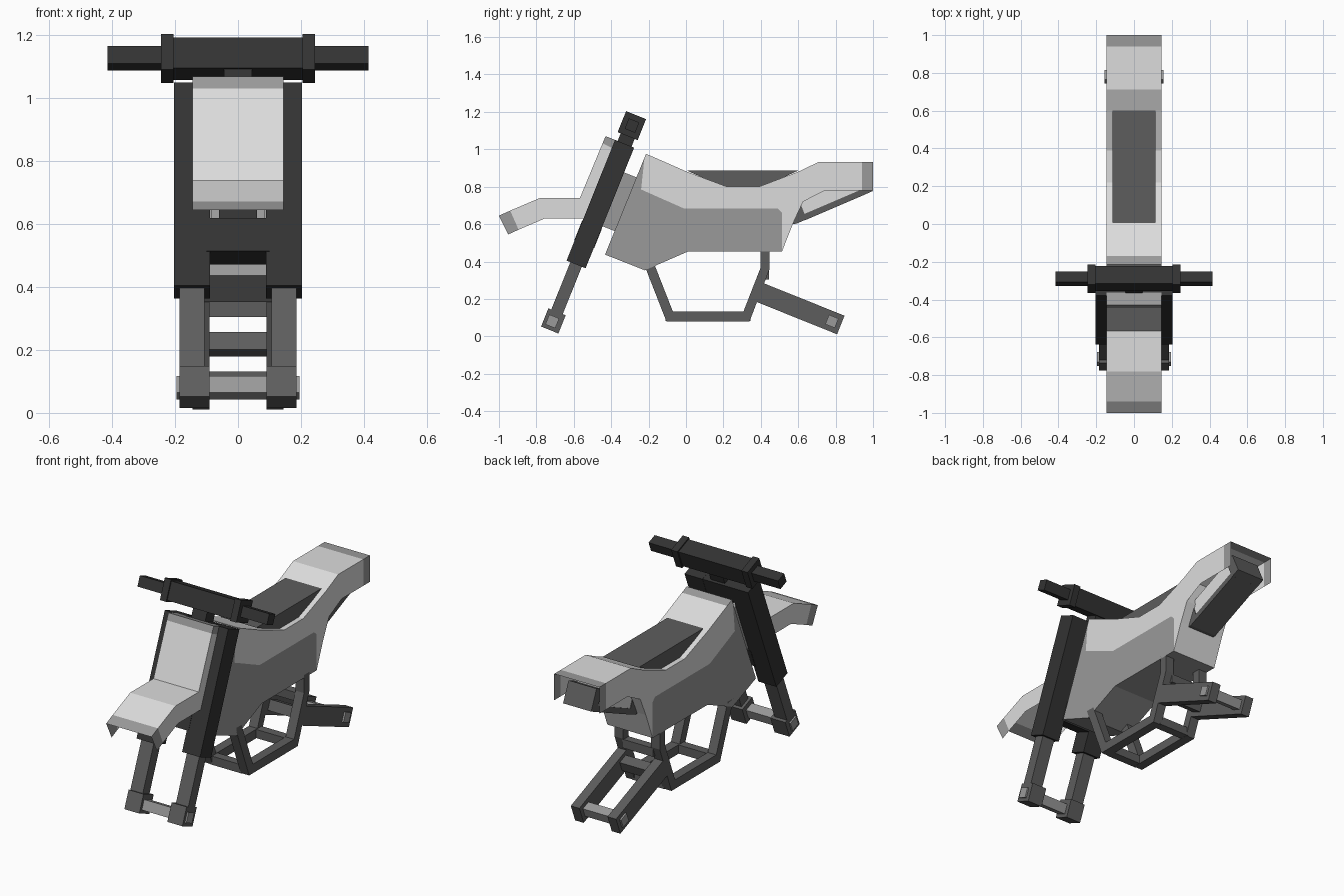
import bpy, bmesh, math
from mathutils import Matrix, Vector

if "Cube" in bpy.data.objects:
    bpy.data.objects.remove(bpy.data.objects["Cube"])

TILT = math.radians(-21.9)      # rake shared by the fork and the swingarm
W = 0.145                       # half width of the bodywork


def material(name, v):
    m = bpy.data.materials.new(name)
    m.diffuse_color = (v, v, v, 1)
    m.use_nodes = True
    m.node_tree.nodes["Principled BSDF"].inputs["Base Color"].default_value = m.diffuse_color
    return m


LIGHT = material("light grey", 0.72)
MID = material("mid grey", 0.32)
DARK = material("dark grey", 0.11)
BLACK = material("near black", 0.033)


def finish(name, bm, *mats):
    me = bpy.data.meshes.new(name)
    bm.to_mesh(me)
    bm.free()
    for m in mats:
        me.materials.append(m)
    ob = bpy.data.objects.new(name, me)
    bpy.context.collection.objects.link(ob)
    return ob


def box(name, x, y, z, size, mat, rot=0.0):
    bm = bmesh.new()
    bmesh.ops.create_cube(bm, size=1.0)
    bm.transform(Matrix.Translation((x, y, z)) @ Matrix.Rotation(rot, 4, 'X')
                 @ Matrix.Diagonal((*size, 1)))
    return finish(name, bm, mat)


def prism(name, pts, x0, x1, *mats):
    """Extrude a (y, z) side profile between x0 and x1."""
    bm = bmesh.new()
    face = bm.faces.new([bm.verts.new((x0, y, z)) for y, z in pts])
    ext = bmesh.ops.extrude_face_region(bm, geom=[face])
    for v in ext['geom']:
        if isinstance(v, bmesh.types.BMVert):
            v.co.x = x1
    bmesh.ops.recalc_face_normals(bm, faces=bm.faces[:])
    return finish(name, bm, *mats)


def channel(name, top, low, trim):
    """Open shell: a top sheet along a path with a thin flap on each side."""
    bm = bmesh.new()
    rows = [[bm.verts.new(co) for co in ((-W, *l), (-W, *t), (W, *t), (W, *l))]
            for t, l in zip(top, low)]
    for i, (a, b) in enumerate(zip(rows, rows[1:])):
        for k in range(3):
            f = bm.faces.new((a[k], a[k + 1], b[k + 1], b[k]))
            f.material_index = int(i in trim)
    bm.normal_update()
    return finish(name, bm, LIGHT, MID)


def on_fork(s):
    return -0.71 + 0.373 * s, 0.08 + 0.928 * s


def fork_box(name, x, s0, s1, width, depth, mat):
    y, z = on_fork((s0 + s1) / 2)
    return box(name, x, y, z, (width, depth, s1 - s0), mat, TILT)


# Front fender with upright plate, trimmed at both ends
channel("front_fender",
        [(-1, .645), (-.94, .672), (-.78, .74), (-.567, .74), (-.446, 1.032),
         (-.43, 1.07), (-.362, 1.043)],
        [(-.95, .545), (-.895, .57), (-.755, .63), (-.5, .63), (-.36, .99),
         (-.362, 1.02), (-.362, 1.03)], {0, 4, 5})

# Tail shell
channel("tail_shell",
        [(.6, .88), (.711, .933), (.94, .933), (1, .933)],
        [(.626, .72), (.743, .78), (.94, .78), (1, .78)], {2})

# Upper bodywork, with a trim strip at the front of the tank
upper = prism("upper_body",
              [(-.214, .976), (-.17, .957), (.005, .88), (.219, .8), (.39, .8),
               (.6, .88), (.626, .72), (.575, .61), (.513, .453), (.513, .66),
               (.49, .683), (-.01, .683), (-.24, .785), (-.222, .955)],
              -W, W, LIGHT, MID)
for p in upper.data.polygons:
    if p.normal.z > 0.5 and p.center.y < -0.17:
        p.material_index = 1

# Lower bodywork
prism("lower_body",
      [(-.222, .955), (-.24, .785), (-.01, .683), (.49, .683), (.513, .66),
       (.513, .453), (.01, .453), (-.22, .353), (-.433, .437)], -W, W, MID)

# Seat
prism("seat", [(.005, .886), (.219, .79), (.39, .79), (.6, .886)],
      -.115, .115, DARK)

# Exhaust under the tail
prism("exhaust_front", [(.55, .6), (.59, .602), (.645, .626), (.6, .74),
                        (.55, .72)], -.088, .088, DARK)
prism("exhaust_can", [(.645, .626), (.95, .757), (.9, .87), (.6, .74)],
      -.085, .085, LIGHT)
prism("exhaust_lower_strip", [(.64, .622), (.95, .755), (.938, .785),
                              (.628, .652)], -.088, .088, DARK)
prism("exhaust_cap", [(.945, .753), (.997, .776), (.947, .89), (.895, .868)],
      -.09, .09, DARK)

# Steering head, stem, clamps and neck
box("steering_head", 0, -.37, .725, (.17, .14, .31), MID, TILT)
fork_box("steering_stem", 0, .5, 1.0, .12, .07, BLACK)
fork_box("lower_clamp", 0, .445, .558, .2, .114, BLACK)
fork_box("upper_clamp", 0, .91, 1.022, .2, .108, BLACK)
fork_box("bar_neck", 0, 1.0, 1.1, .09, .08, BLACK)

# Handlebar
fork_box("handlebar_pad", 0, 1.075, 1.18, .41, .1, BLACK)

for side, s in (("left", -1), ("right", 1)):
    # Handlebar ends
    fork_box(f"bar_collar_{side}", s * .225, 1.067, 1.188, .04, .115, BLACK)
    fork_box(f"grip_{side}", s * .33, 1.098, 1.158, .17, .06, BLACK)
    # Fork leg
    fork_box(f"fork_cover_{side}", s * .146, .328, 1.023, .115, .11, BLACK)
    fork_box(f"fork_leg_{side}", s * .146, .04, .4, .08, .066, DARK)
    fork_box(f"fork_foot_{side}", s * .138, -.05, .055, .096, .1, DARK)
    # Cradle tube and swingarm
    x0, x1 = s * .09, s * W
    prism(f"cradle_tube_{side}",
          [(-.23, .4), (-.105, .08), (.34, .08), (.447, .36), (.447, .47),
           (.398, .47), (.398, .365), (.307, .132), (-.07, .132), (-.175, .4)],
          x0, x1, DARK)
    box(f"swingarm_{side}", s * .1175, .605, .15, (.055, .48, .107), DARK, TILT)

# Cross members of the frame
box("cradle_front_bar", 0, -.085, .106, (.2, .05, .05), DARK)
box("cradle_rear_bar", 0, .32, .106, (.2, .05, .05), DARK)
box("cradle_top_bar", 0, .42, .33, (.2, .048, .05), DARK)
box("swingarm_bar", 0, .44, .218, (.2, .06, .06), DARK, TILT)

# Axles
box("front_axle", 0, -.715, .08, (.39, .057, .057), MID, TILT)
box("rear_axle", 0, .78, .08, (.31, .055, .055), MID, TILT)
